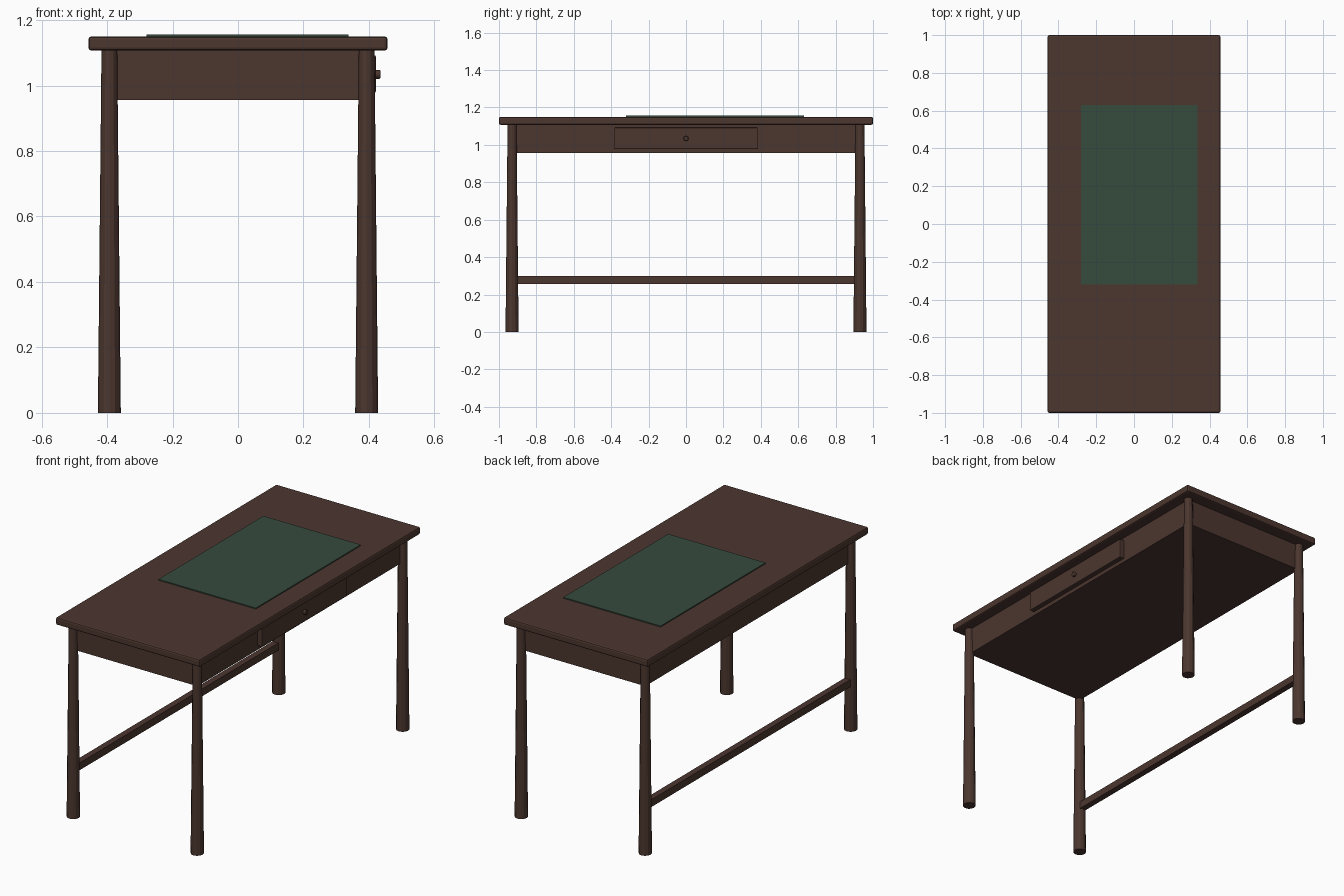
import bpy
import math

cube = bpy.data.objects.get("Cube")
if cube:
    bpy.data.objects.remove(cube, do_unlink=True)


def material(name, rgb):
    m = bpy.data.materials.new(name)
    m.use_nodes = True
    m.diffuse_color = (*rgb, 1)
    m.node_tree.nodes["Principled BSDF"].inputs["Base Color"].default_value = (*rgb, 1)
    return m


wood = material("dark brown wood", (0.072, 0.037, 0.028))
green = material("green leather", (0.037, 0.070, 0.047))


def finish(name, mat, bevel=0, segments=2):
    ob = bpy.context.object
    ob.name = ob.data.name = name
    ob.data.materials.append(mat)
    if bevel:
        mod = ob.modifiers.new("soft edges", "BEVEL")
        mod.width = bevel
        mod.segments = segments
    return ob


def box(name, mat, x, y, z, bevel=0):
    """Box from (low, high) ranges on each axis."""
    ranges = (x, y, z)
    bpy.ops.mesh.primitive_cube_add(size=1, location=[(a + b) / 2 for a, b in ranges])
    bpy.context.object.scale = [b - a for a, b in ranges]
    bpy.ops.object.transform_apply(location=False, rotation=False, scale=True)
    return finish(name, mat, bevel)


LEG_X, LEG_Y, TOP = 0.393, 0.93, 1.11

# Top board, writing mat and apron
box("table_top", wood, (-0.457, 0.457), (-1, 1), (TOP - 0.003, 1.15), 0.009)
box("writing_mat", green, (-0.28, 0.337), (-0.32, 0.63), (1.147, 1.156))
box("apron", wood, (-LEG_X, LEG_X), (-LEG_Y, LEG_Y), (0.956, TOP))

# Tapered round legs
for side, sx in (("left", 1), ("right", -1)):
    for end, sy in (("front", -1), ("back", 1)):
        bpy.ops.mesh.primitive_cone_add(
            vertices=12, radius1=0.035, radius2=0.024, depth=TOP,
            location=(sx * LEG_X, sy * LEG_Y, TOP / 2))
        finish(f"{end}_{side}_leg", wood)

# Stretcher between the two right legs
box("stretcher", wood, (-LEG_X - 0.018, -LEG_X + 0.018), (-LEG_Y, LEG_Y), (0.257, 0.299))

# Drawer front and its knob
box("drawer_front", wood, (LEG_X - 0.01, 0.421), (-0.383, 0.383), (0.978, 1.092), 0.004)
bpy.ops.mesh.primitive_cylinder_add(
    vertices=16, radius=0.0135, depth=0.025,
    location=(0.4225, 0, 1.034), rotation=(0, math.pi / 2, 0))
finish("drawer_knob", wood, 0.003)
bpy.ops.object.shade_smooth_by_angle()
